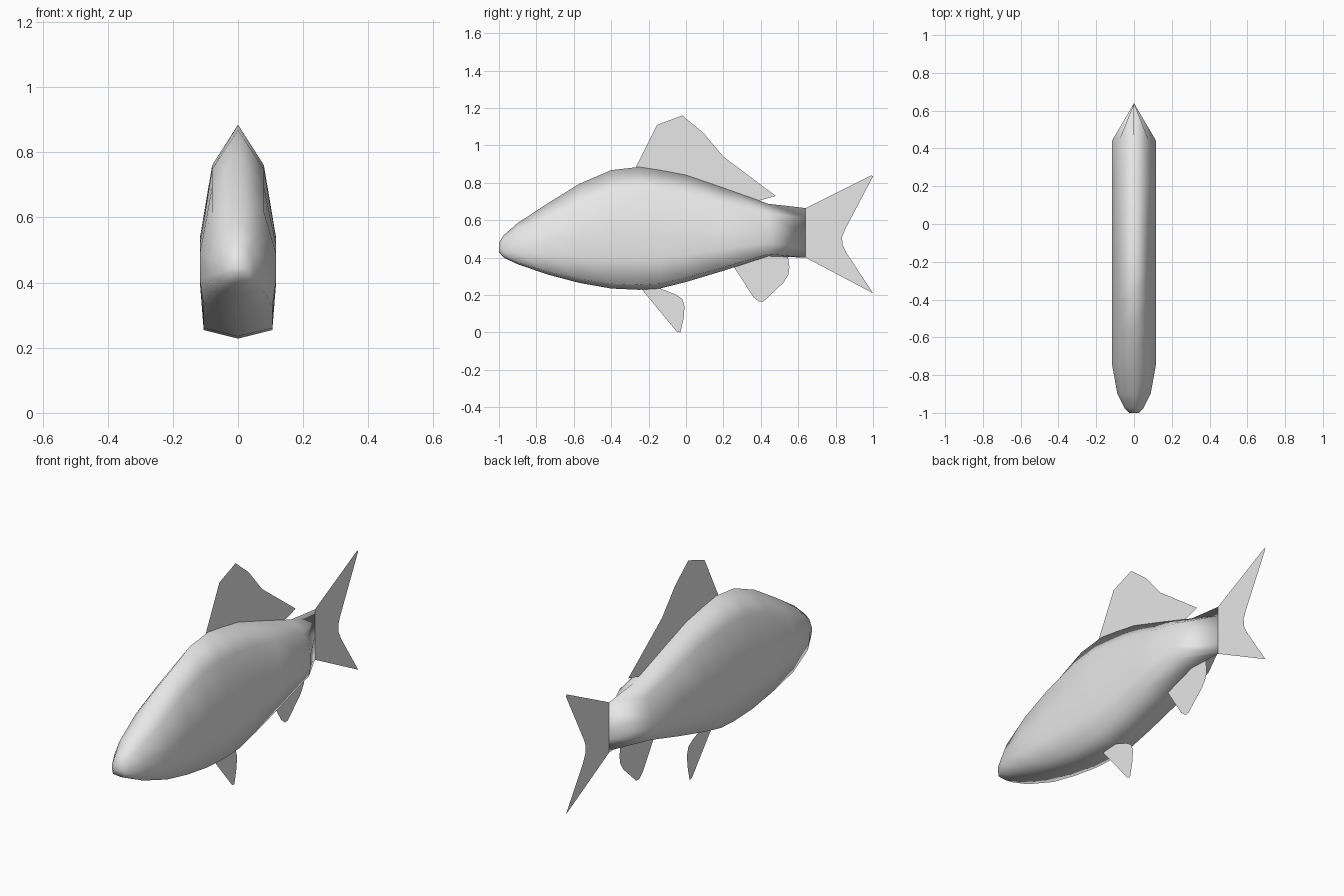
import bpy
import bmesh

if "Cube" in bpy.data.objects:
    bpy.data.objects.remove(bpy.data.objects["Cube"])

# Single flat grey
grey = bpy.data.materials.new("fish grey")
grey.use_nodes = True
colour = (0.8, 0.8, 0.8, 1)
grey.diffuse_color = colour
grey.node_tree.nodes["Principled BSDF"].inputs["Base Color"].default_value = colour


def add_object(name, bm, smooth):
    mesh = bpy.data.meshes.new(name)
    bm.to_mesh(mesh)
    bm.free()
    mesh.materials.append(grey)
    for p in mesh.polygons:
        p.use_smooth = smooth
    obj = bpy.data.objects.new(name, mesh)
    bpy.context.collection.objects.link(obj)
    return obj


# Half cross-section: (share of half width, share of height), top ridge to belly
SECTION = [(0, 1), (0.68, 0.81), (1, 0.47), (1, 0.26), (0.9, 0.04), (0, 0)]
RING = SECTION + [(-w, t) for w, t in SECTION[-2:0:-1]]

# Body stations from snout to tail root: y, belly z, back z, half width
STATIONS = [
    (-1.00, 0.43, 0.48, 0.025), (-0.975, 0.40, 0.52, 0.05),
    (-0.90, 0.365, 0.585, 0.088), (-0.74, 0.31, 0.69, 0.117),
    (-0.57, 0.265, 0.795, 0.117), (-0.40, 0.235, 0.868, 0.117),
    (-0.25, 0.228, 0.885, 0.117), (-0.14, 0.235, 0.868, 0.117),
    (0.00, 0.27, 0.842, 0.117), (0.20, 0.33, 0.773, 0.117),
    (0.44, 0.408, 0.688, 0.117), (0.64, 0.40, 0.665, 0.0),
]

# Body: loft of the rings, pinched to a vertical edge at the tail
bm = bmesh.new()
rings = [[bm.verts.new((w * half, y, low + t * (high - low))) for w, t in RING]
         for y, low, high, half in STATIONS]
n = len(RING)
for a, b in zip(rings, rings[1:]):
    for i in range(n):
        j = (i + 1) % n
        bm.faces.new((a[i], a[j], b[j], b[i]))
bm.faces.new(rings[0])
bmesh.ops.remove_doubles(bm, verts=bm.verts, dist=0.0005)
bmesh.ops.recalc_face_normals(bm, faces=bm.faces)
add_object("body", bm, True)

# Fins: flat sheets on the centre plane, outlined in (y, z)
FINS = {
    "dorsal_fin": [(-0.27, 0.88), (-0.155, 1.11), (-0.02, 1.16), (0.09, 1.07),
                   (0.20, 0.94), (0.48, 0.73), (0.39, 0.705), (0.20, 0.77),
                   (0.0, 0.835)],
    "tail_fin": [(0.64, 0.665), (0.99, 0.84), (1.0, 0.835), (0.85, 0.55),
                 (0.834, 0.51), (0.837, 0.47), (0.855, 0.43), (1.0, 0.21),
                 (0.64, 0.40)],
    "anal_fin": [(0.25, 0.36), (0.36, 0.19), (0.39, 0.165), (0.415, 0.167),
                 (0.52, 0.265), (0.548, 0.31), (0.553, 0.35), (0.545, 0.405),
                 (0.44, 0.415)],
    "pelvic_fin": [(-0.24, 0.235), (-0.05, 0.005), (-0.03, 0.0), (-0.012, 0.08),
                   (-0.008, 0.14), (-0.02, 0.18), (-0.06, 0.205), (-0.15, 0.24)],
}
for name, outline in FINS.items():
    bm = bmesh.new()
    bm.faces.new([bm.verts.new((0, y, z)) for y, z in outline])
    bmesh.ops.recalc_face_normals(bm, faces=bm.faces)
    add_object(name, bm, False)
